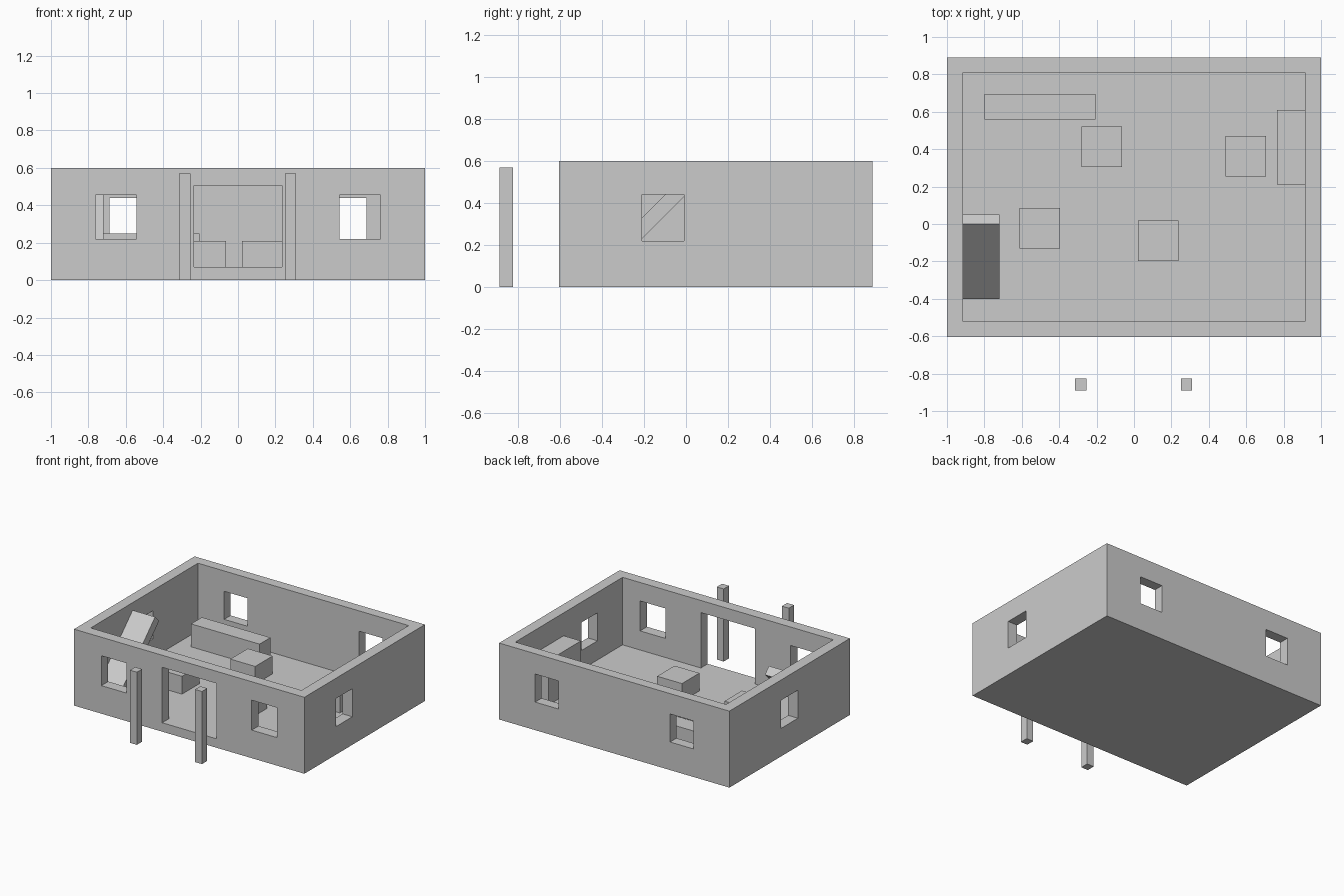
import bpy
import bmesh
from mathutils import Vector

cube = bpy.data.objects.get("Cube")
if cube:
    bpy.data.objects.remove(cube, do_unlink=True)

# One plain colour for the whole building
grey = bpy.data.materials.new("light_grey")
grey.use_nodes = True
grey.diffuse_color = (0.6, 0.6, 0.6, 1)
grey.node_tree.nodes["Principled BSDF"].inputs["Base Color"].default_value = (0.6, 0.6, 0.6, 1)


def box(name, x, y, z):
    """Axis-aligned box from (min, max) ranges."""
    bm = bmesh.new()
    bmesh.ops.create_cube(bm, size=1)
    low, high = Vector((x[0], y[0], z[0])), Vector((x[1], y[1], z[1]))
    for v in bm.verts:
        v.co = (low + high) / 2 + v.co * (high - low)
    mesh = bpy.data.meshes.new(name)
    bm.to_mesh(mesh)
    bm.free()
    mesh.materials.append(grey)
    obj = bpy.data.objects.new(name, mesh)
    bpy.context.collection.objects.link(obj)
    return obj


def cut(target, x, y, z):
    """Remove a box-shaped volume from the target."""
    cutter = box("cutter", x, y, z)
    cutter.hide_render = True
    mod = target.modifiers.new("opening", "BOOLEAN")
    mod.operation = "DIFFERENCE"
    mod.solver = "EXACT"
    mod.object = cutter
    bpy.context.view_layer.objects.active = target
    bpy.ops.object.modifier_apply(modifier=mod.name)
    bpy.data.objects.remove(cutter, do_unlink=True)


FLOOR = 0.07
SILL = 0.22

# Walls with floor, hollowed from above
walls = box("walls_and_floor", (-1, 1), (-0.605, 0.89), (0, 0.6))
cut(walls, (-0.915, 0.915), (-0.52, 0.81), (FLOOR, 0.8))

# Doorway
cut(walls, (-0.235, 0.235), (-0.7, -0.45), (FLOOR, 0.505))

# Front and back windows
for side in (-1, 1):
    for near, far, y, top in ((0.543, 0.763, (-0.7, -0.45), 0.455),
                              (0.485, 0.687, (0.75, 1), 0.44)):
        x = sorted((side * near, side * far))
        cut(walls, x, y, (SILL, top))

# Side windows
cut(walls, (0.85, 1.1), (-0.21, -0.01), (SILL, 0.44))
cut(walls, (-1.1, -0.85), (0.04, 0.25), (SILL, 0.44))

# Porch posts
for name, x in (("right_post", -0.285), ("left_post", 0.28)):
    box(name, (x - 0.03, x + 0.03), (-0.89, -0.825), (0, 0.57))

# Counter and tall cabinet
box("counter", (-0.8, -0.205), (0.56, 0.695), (FLOOR, 0.25))
box("cabinet", (0.765, 0.915), (0.21, 0.61), (FLOOR, 0.42))

# Four square tables
tables = ((-0.172, 0.413), (0.598, 0.363), (-0.503, -0.022), (0.13, -0.09))
for i, (x, y) in enumerate(tables):
    box(f"table_{i + 1}", (x - 0.108, x + 0.108), (y - 0.108, y + 0.108), (FLOOR, 0.21))

# Slanted board against the right wall, sheared from its 45 degree side profile
board = box("slanted_board", (-0.915, -0.72), (0, 1), (0, 1))
foot, along, down = Vector((0, -0.4, 0.14)), Vector((0, 0.4, 0.4)), Vector((0, 0.05, -0.05))
for v in board.data.vertices:
    p = foot + along * v.co.y + down * (1 - v.co.z)
    v.co = (v.co.x, p.y, p.z)
